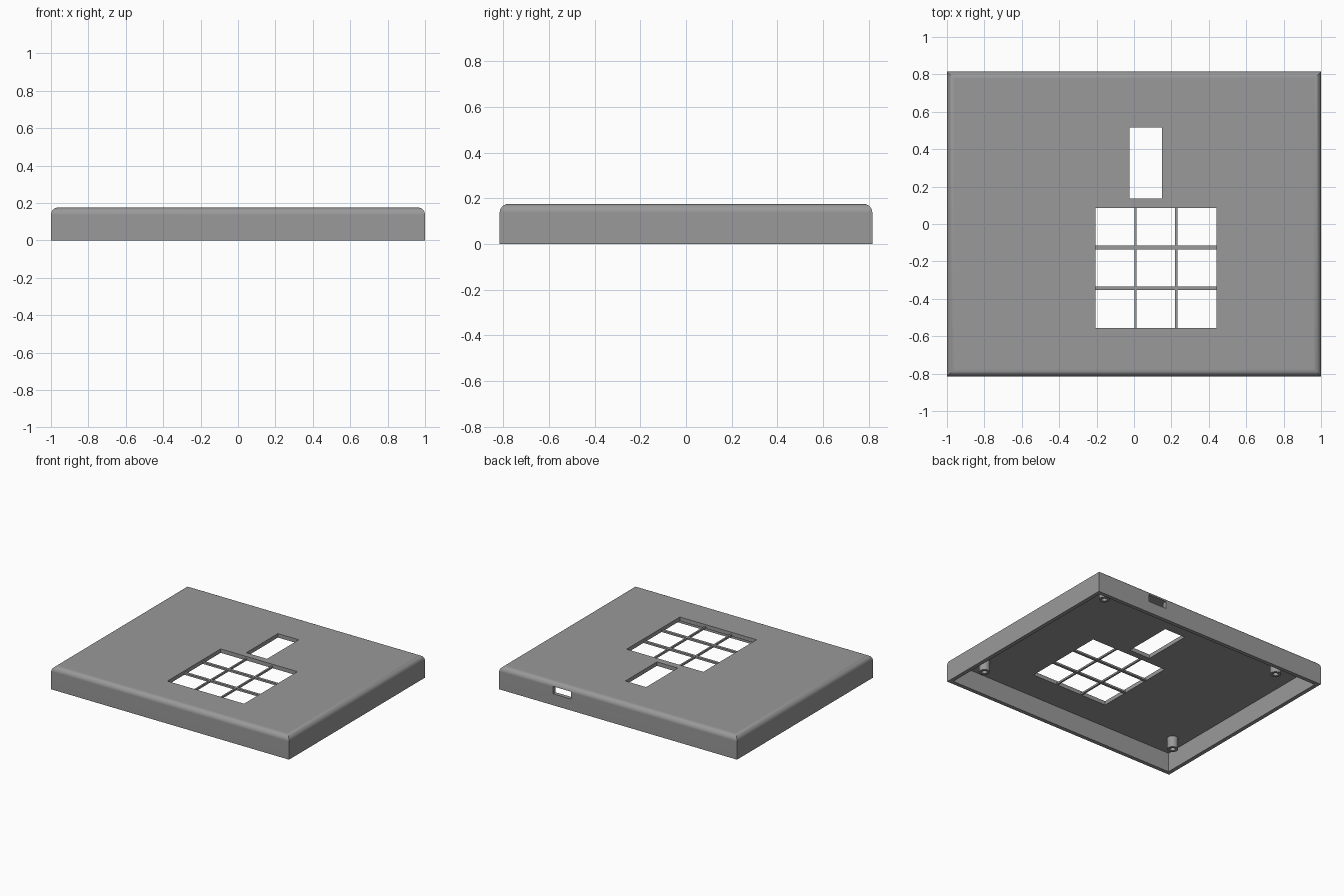
import bpy, bmesh, math

if "Cube" in bpy.data.objects:
    bpy.data.objects.remove(bpy.data.objects["Cube"])

HX, HY, H = 1.0, 0.815, 0.176      # half width, half depth, height
WALL, CEIL, R = 0.03, 0.146, 0.04  # wall thickness, ceiling height, top edge radius

grey = bpy.data.materials.new("case grey")
grey.diffuse_color = (0.32, 0.32, 0.32, 1)
grey.use_nodes = True
grey.node_tree.nodes["Principled BSDF"].inputs["Base Color"].default_value = grey.diffuse_color


def add_object(name, bm):
    bmesh.ops.recalc_face_normals(bm, faces=bm.faces)
    mesh = bpy.data.meshes.new(name)
    bm.to_mesh(mesh)
    bm.free()
    mesh.materials.append(grey)
    ob = bpy.data.objects.new(name, mesh)
    bpy.context.collection.objects.link(ob)
    return ob


def box(name, x0, x1, y0, y1, z0, z1):
    bm = bmesh.new()
    bmesh.ops.create_cube(bm, size=1)
    for v in bm.verts:
        v.co.x = x1 if v.co.x > 0 else x0
        v.co.y = y1 if v.co.y > 0 else y0
        v.co.z = z1 if v.co.z > 0 else z0
    return add_object(name, bm)


def make_active(ob):
    bpy.ops.object.select_all(action='DESELECT')
    ob.select_set(True)
    bpy.context.view_layer.objects.active = ob


def cut(ob, cutter):
    mod = ob.modifiers.new("cut", 'BOOLEAN')
    mod.operation, mod.solver, mod.object = 'DIFFERENCE', 'EXACT', cutter
    make_active(ob)
    bpy.ops.object.modifier_apply(modifier=mod.name)
    bpy.data.objects.remove(cutter, do_unlink=True)


# Case: stacked rectangles, rounded along the top edges with mitred corners
steps = 8
profile = [(0, 0)]
for i in range(steps + 1):
    a = math.pi / 2 * i / steps
    profile.append((R * (1 - math.cos(a)), H - R + R * math.sin(a)))
bm = bmesh.new()
rings = [[bm.verts.new((sx * (HX - d), sy * (HY - d), z))
          for sx, sy in ((-1, -1), (1, -1), (1, 1), (-1, 1))] for d, z in profile]
for low, high in zip(rings, rings[1:]):
    for i in range(4):
        j = (i + 1) % 4
        bm.faces.new((low[i], low[j], high[j], high[i]))
bm.faces.new(rings[0][::-1])
bm.faces.new(rings[-1])
case = add_object("case_shell", bm)

# Hollow underside, display slot, keypad opening and rear socket
cut(case, box("cavity", -HX + WALL, HX - WALL, -HY + WALL, HY - WALL, -0.1, CEIL))
cut(case, box("slot", -0.025, 0.15, 0.135, 0.515, 0.1, 0.3))
KX0, KX1, KY0, KY1 = -0.205, 0.44, -0.555, 0.085
cut(case, box("keypad", KX0, KX1, KY0, KY1, 0.1, 0.3))
cut(case, box("socket", 0.395, 0.547, HY - 0.1, HY + 0.1, 0.087, 0.143))

make_active(case)
bpy.ops.object.shade_smooth_by_angle(angle=math.radians(30))
weighted = case.modifiers.new("weighted normals", 'WEIGHTED_NORMAL')
weighted.keep_sharp = True

# Keypad divider bars, set below the top surface
for i, x in enumerate((0.008, 0.227)):
    box(f"keypad_bar_long_{i + 1}", x - 0.0065, x + 0.0065,
        KY0 - 0.003, KY1 + 0.003, CEIL + 0.0005, 0.1605)
for i, y in enumerate((-0.125, -0.343)):
    box(f"keypad_bar_cross_{i + 1}", KX0 - 0.003, KX1 + 0.003,
        y - 0.01, y + 0.01, CEIL + 0.001, 0.161)


# Hollow screw posts hanging from the ceiling
def post(name, x, y, z0=0.06, r_out=0.038, r_in=0.019, n=32):
    outline = ((r_in, CEIL + 0.004), (r_in, z0), (r_out, z0), (r_out, CEIL + 0.004))
    bm = bmesh.new()
    loops = []
    for r, z in outline:
        loops.append([bm.verts.new((x + r * math.cos(math.tau * k / n),
                                    y + r * math.sin(math.tau * k / n), z))
                      for k in range(n)])
    for a, b in zip(loops, loops[1:] + loops[:1]):
        for k in range(n):
            m = (k + 1) % n
            bm.faces.new((a[k], a[m], b[m], b[k]))
    make_active(add_object(name, bm))
    bpy.ops.object.shade_smooth_by_angle(angle=math.radians(30))


for i, (x, y) in enumerate(((0.83, 0.67), (-0.74, 0.64), (0.82, -0.63), (-0.86, -0.61))):
    post(f"screw_post_{i + 1}", x, y)
